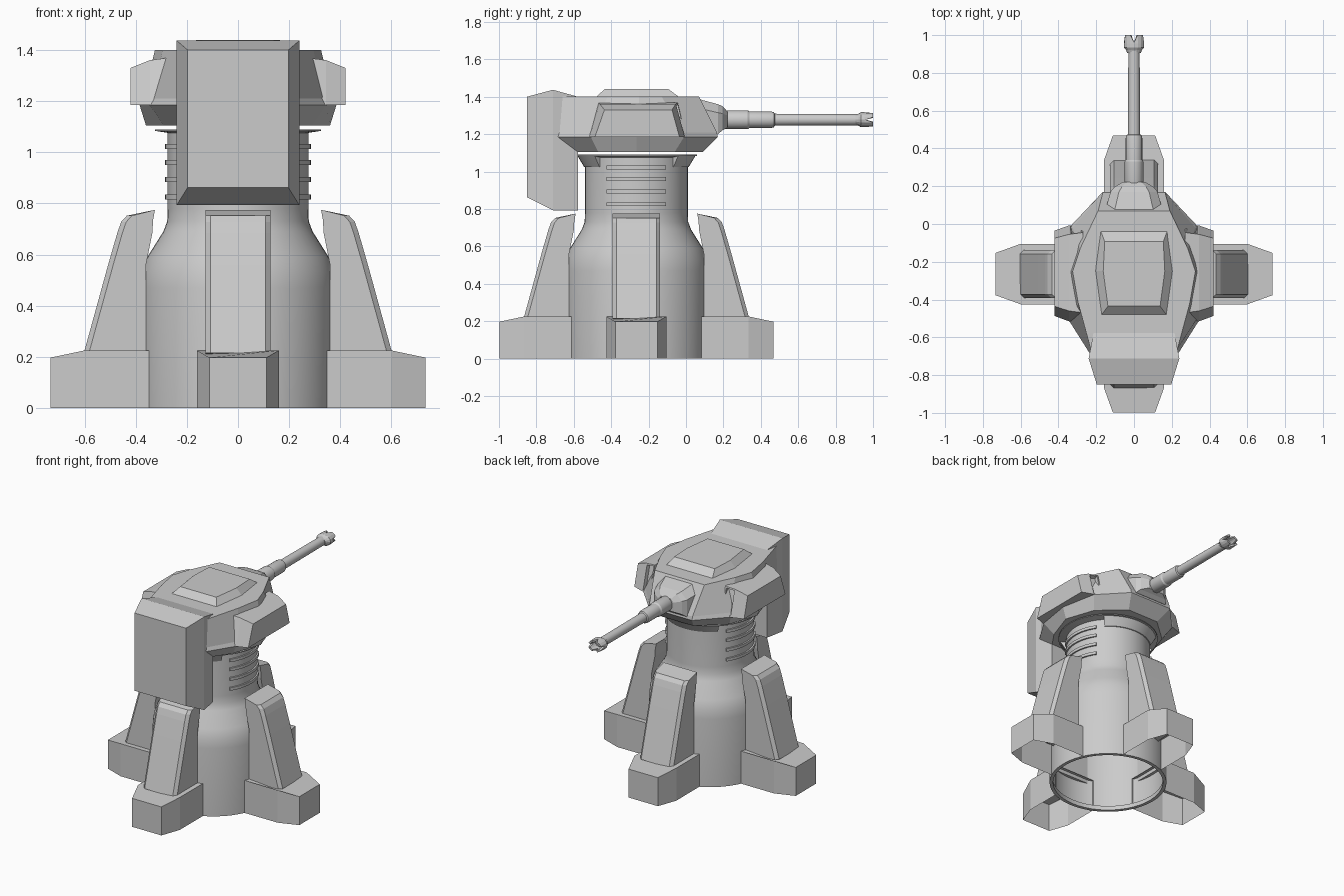
import bpy, bmesh
from math import sin, cos, pi, radians

if "Cube" in bpy.data.objects:
    bpy.data.objects.remove(bpy.data.objects["Cube"])

CY = -0.265  # tower axis in y


def make(name, bm, angle=None, loc=(0, 0, 0), rz=0):
    bmesh.ops.recalc_face_normals(bm, faces=bm.faces)
    me = bpy.data.meshes.new(name)
    bm.to_mesh(me)
    bm.free()
    ob = bpy.data.objects.new(name, me)
    bpy.context.collection.objects.link(ob)
    ob.location = loc
    ob.rotation_euler = (0, 0, rz)
    if angle:
        bpy.ops.object.select_all(action='DESELECT')
        ob.select_set(True)
        bpy.context.view_layer.objects.active = ob
        bpy.ops.object.shade_smooth_by_angle(angle=radians(angle))
    return ob


def loft(rings, closed=True, cap0=True, cap1=True):
    """Skin a list of equal-length rings of points."""
    bm = bmesh.new()
    rows = [[bm.verts.new(p) for p in r] for r in rings]
    n = len(rows[0])
    for a, b in zip(rows, rows[1:]):
        for i in range(n if closed else n - 1):
            j = (i + 1) % n
            bm.faces.new((a[i], a[j], b[j], b[i]))
    if cap0:
        bm.faces.new(rows[0])
    if cap1:
        bm.faces.new(rows[-1])
    return bm


def lathe(profile, seg=48, cap0=False, cap1=False):
    ang = [2 * pi * i / seg for i in range(seg)]
    return loft([[(r * cos(a), r * sin(a), z) for a in ang] for r, z in profile],
                cap0=cap0, cap1=cap1)


def arc_block(section, a0, a1, seg=12):
    """Sweep a closed (r, z) section through part of a circle."""
    ang = [radians(a0 + (a1 - a0) * i / seg) for i in range(seg + 1)]
    return loft([[(r * cos(a), r * sin(a), z) for r, z in section] for a in ang])


def outline(half, z):
    """Mirror (x, y) points across x=0 into a closed ring."""
    return [(x, y, z) for x, y in half] + [(-x, y, z) for x, y in reversed(half)]


def box_ring(x, y, z0, z1):
    return [(x, y, z0), (x, y, z1), (-x, y, z1), (-x, y, z0)]


axis = (0, CY, 0)

# Tower shell, open underneath
make("tower_body", lathe([(.36, .03), (.36, 0), (.383, 0), (.383, .47), (.376, .53),
                          (.355, .59), (.292, .69), (.277, .73), (.275, .78),
                          (.275, 1.09)], cap1=True), 30, axis)

# Collar under the turret, with front and rear brackets
make("collar_disc", lathe([(.27, 1.075), (.325, 1.084), (.325, 1.09)], cap1=True), 30, axis)
for k in (0, 1):
    make("collar_bracket", arc_block([(.265, 1.02), (.28, 1.025), (.318, 1.088), (.265, 1.088)],
                                     45 + 180 * k, 135 + 180 * k), 30, axis)

# Cooling ribs on both sides of the neck
for k in (0, 1):
    for z in (.825, .893, .96, 1.022):
        make("neck_rib", arc_block([(.265, z - .01), (.285, z - .01), (.285, z + .01), (.265, z + .01)],
                                   -34 + 180 * k, 34 + 180 * k), 30, axis)

# Four buttress legs with open-bottomed feet
foot_plan = [(.34, .16, .225), (.6, .16, .225), (.733, .112, .197),
             (.733, -.112, .197), (.6, -.16, .225), (.34, -.16, .225)]
strut_levels = [  # inner r, outer r, inner z, outer z
    (.36, .603, .2, .215), (.36, .508, .56, .56), (.335, .472, .685, .685),
    (.332, .457, .735, .728), (.325, .435, .775, .752)]
for k in range(4):
    foot = loft([[(x, y, 0) for x, y, z in foot_plan], foot_plan],
                closed=False, cap0=False)
    make("foot", foot, None, axis, k * pi / 2)
    rings = []
    for ri, ro, zi, zo in strut_levels:
        rings.append([(ri, .127, zi), (ro - .02, .127, zo), (ro, .107, zo),
                      (ro, -.107, zo), (ro - .02, -.127, zo), (ri, -.127, zi)])
    make("leg_strut", loft(rings), None, axis, k * pi / 2)

# Turret hull
make("turret_hull", loft([
    outline([(.12, .09), (.29, -.06), (.36, -.265), (.29, -.47), (.18, -.63)], 1.105),
    outline([(.165, .17), (.335, -.01), (.385, -.265), (.345, -.51), (.225, -.7)], 1.185),
    outline([(.165, .165), (.325, -.02), (.37, -.265), (.335, -.5), (.225, -.69)], 1.21),
    outline([(.19, .07), (.285, -.13), (.325, -.25), (.295, -.42), (.23, -.66)], 1.4)]))

# Roof hatch
make("roof_hatch", loft([
    outline([(.178, -.032), (.208, -.25), (.175, -.485)], 1.395),
    outline([(.155, -.093), (.163, -.25), (.138, -.435)], 1.44)]))

# Side pods with a recessed front opening
for s in (1, -1):
    sections = [(.27, -.54, .0, -.47, -.045, 1.37), (.345, -.515, -.008, -.46, -.055, 1.36),
                (.42, -.487, -.035, -.436, -.075, 1.33)]
    bm = loft([[(s * x, b0, 1.185), (s * x, f0, 1.185), (s * x, f1, zt), (s * x, b1, zt)]
               for x, b0, f0, b1, f1, zt in sections])
    bmesh.ops.recalc_face_normals(bm, faces=bm.faces)
    bm.normal_update()
    front = max(bm.faces, key=lambda f: f.normal.y * 2 + s * f.calc_center_median().x)
    bmesh.ops.inset_region(bm, faces=[front], thickness=.014)
    bmesh.ops.inset_region(bm, faces=[front], thickness=.003, depth=-.025)
    make("side_pod", bm)

# Hanging counterweight at the turret's rear
make("counterweight_box", loft([box_ring(.197, -.85, .862, 1.4), box_ring(.24, -.712, .793, 1.437),
                                box_ring(.215, -.578, .793, 1.4)]))

# Gun mantlet: chamfered block tapering forward
def mantlet_ring(w, y, z0, z1, c):
    return [(w, y, z0), (w, y, z1 - c), (w - c, y, z1), (c - w, y, z1), (-w, y, z1 - c), (-w, y, z0)]


make("gun_mantlet", loft([mantlet_ring(.16, .04, 1.2, 1.395, .05), mantlet_ring(.125, .17, 1.2, 1.36, .045),
                          mantlet_ring(.105, .195, 1.22, 1.35, .04), mantlet_ring(.06, .222, 1.235, 1.32, .02)]))

# Barrel sleeve and barrel, turned along y
gun = make("gun_barrel", lathe([(.04, .18), (.05, .215), (.05, .33), (.044, .34), (.044, .455), (.04, .47),
                                (.032, .475), (.03, .93)], 20, True, True), 30, (0, 0, 1.277))
gun.rotation_euler = (-pi / 2, 0, 0)

# Muzzle brake with four prongs
def muzzle_ring(r, y, notch=0):
    pts = []
    for i in range(16):
        a = i * pi / 8
        drop = notch if i % 4 == 0 else 0
        pts.append((1.35 * r * cos(a), y - drop, 1.277 + r * sin(a)))
    return pts


make("muzzle_brake", loft([muzzle_ring(.026, .905), muzzle_ring(.032, .922), muzzle_ring(.04, .935),
                           muzzle_ring(.04, .955), muzzle_ring(.038, 1.0, .038),
                           muzzle_ring(.027, 1.0, .038), muzzle_ring(.024, .945)]))
